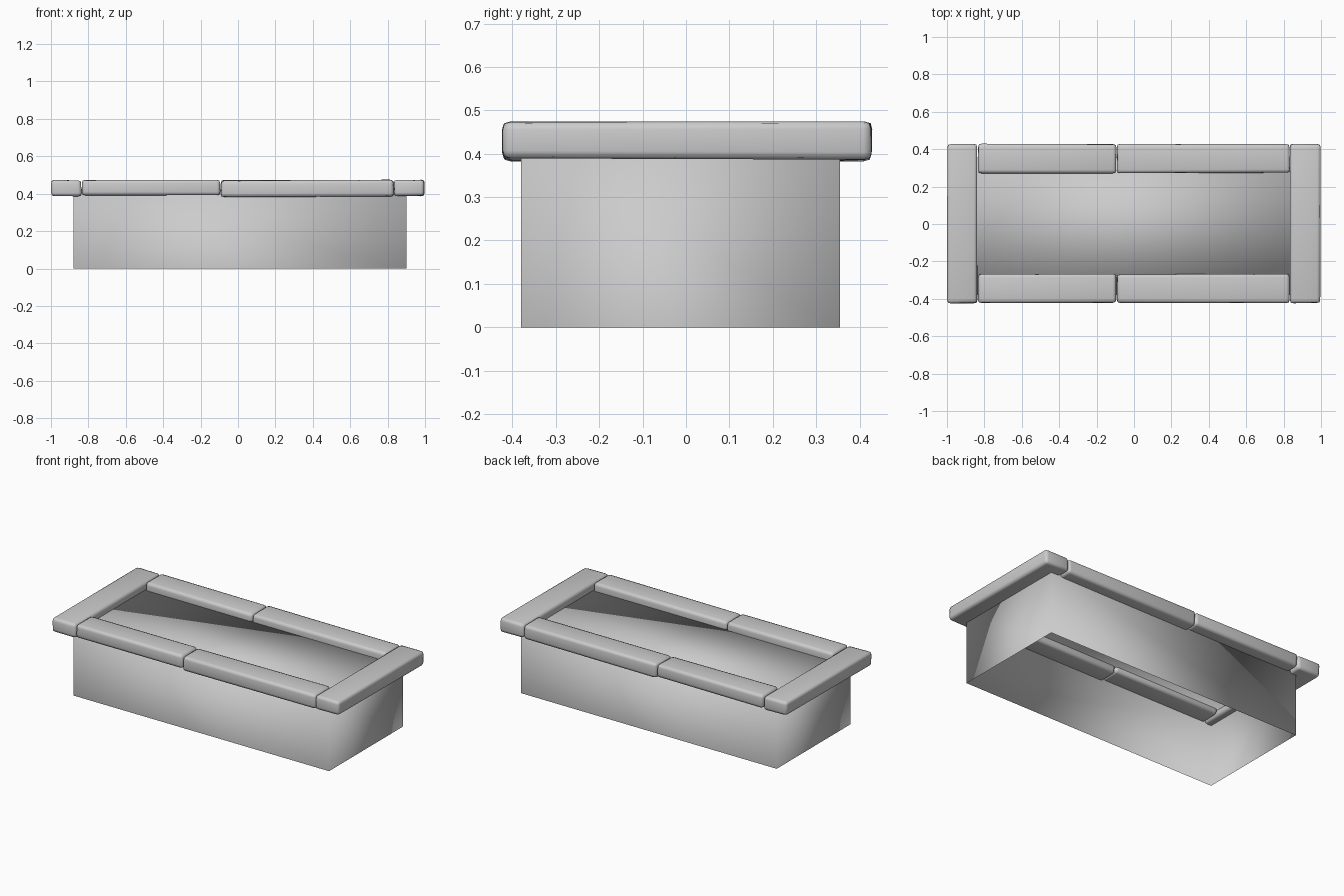
import bpy, bmesh, random

random.seed(4)
cube = bpy.data.objects.get("Cube")
if cube:
    bpy.data.objects.remove(cube, do_unlink=True)

# One plain stone colour
stone = bpy.data.materials.new("stone_grey")
stone.use_nodes = True
GREY = (0.6, 0.6, 0.6, 1)
stone.diffuse_color = GREY
for node in stone.node_tree.nodes:
    if node.type == 'BSDF_PRINCIPLED':
        node.inputs["Base Color"].default_value = GREY


def make_object(name, bm):
    mesh = bpy.data.meshes.new(name)
    bm.to_mesh(mesh)
    bm.free()
    mesh.materials.append(stone)
    for poly in mesh.polygons:
        poly.use_smooth = True
    obj = bpy.data.objects.new(name, mesh)
    bpy.context.collection.objects.link(obj)
    return obj


def box(low, high):
    bm = bmesh.new()
    bmesh.ops.create_cube(bm, size=1)
    for v in bm.verts:
        v.co = [lo if c < 0 else hi for c, lo, hi in zip(v.co, low, high)]
    return bm


def slab(name, x0, x1, y0, y1, z0=0.385, z1=0.475):
    """Worn coping stone: slightly uneven block with rounded edges."""
    bm = box((x0, y0, z0), (x1, y1, z1))
    mid = [(x0 + x1) / 2, (y0 + y1) / 2, (z0 + z1) / 2]
    for v in bm.verts:
        for i in range(3):
            inward = 1 if v.co[i] < mid[i] else -1
            v.co[i] += inward * random.uniform(0, 0.005)
    bmesh.ops.bevel(bm, geom=bm.edges[:], offset=0.018, segments=2,
                    profile=0.6, affect='EDGES')
    return make_object(name, bm)


# Bed walls with a filled top, open underneath
bed = box((-0.88, -0.38, 0), (0.90, 0.355, 0.425))
bottom = [f for f in bed.faces if f.calc_center_median().z < 0.01]
bmesh.ops.delete(bed, geom=bottom, context='FACES_ONLY')
make_object("bed_walls_and_fill", bed)

# Coping stones across the two ends
slab("right_end_coping", -1.0, -0.835, -0.425, 0.43)
slab("left_end_coping", 0.83, 1.0, -0.425, 0.43)

# Two coping stones along each long side
for side, y0, y1 in (("front", -0.425, -0.265), ("back", 0.27, 0.43)):
    slab(side + "_right_coping", -0.835, -0.093, y0, y1, 0.39)
    slab(side + "_left_coping", -0.093, 0.835, y0, y1, 0.382)
